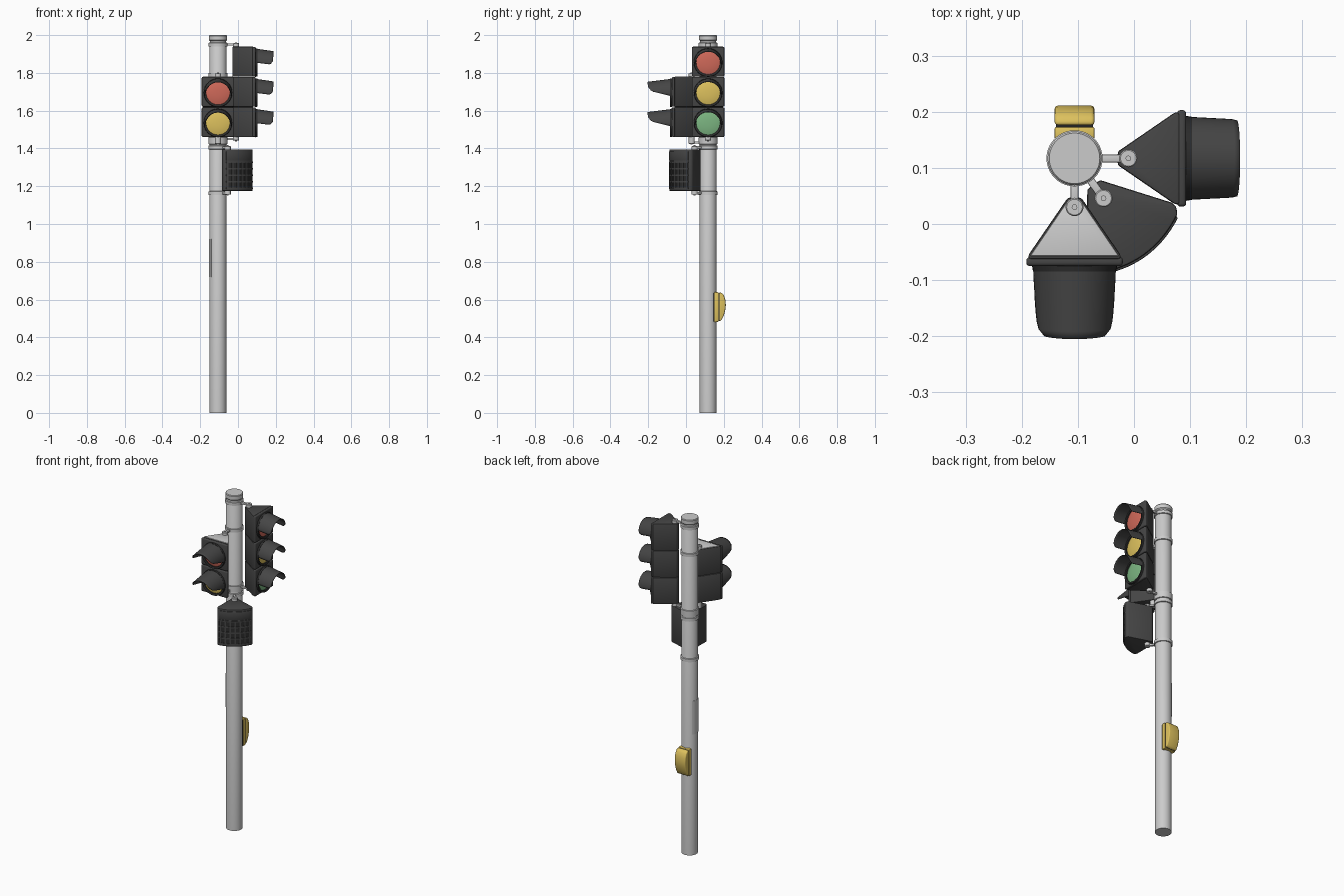
import bpy, bmesh, math
from mathutils import Matrix

if "Cube" in bpy.data.objects:
    bpy.data.objects.remove(bpy.data.objects["Cube"])

POLE = Matrix.Translation((-0.106, 0.117, 0))


def facing(deg):
    # frame on the pole axis whose +x points outwards at the given angle
    return POLE @ Matrix.Rotation(math.radians(deg), 4, 'Z')


def material(name, col):
    m = bpy.data.materials.new(name)
    m.diffuse_color = (*col, 1)
    m.use_nodes = True
    m.node_tree.nodes["Principled BSDF"].inputs["Base Color"].default_value = m.diffuse_color
    return m


DARK = material("dark_housing", (0.06, 0.06, 0.06))
BLACK = material("black_trim", (0.025, 0.025, 0.025))
YELLOW = material("yellow", (0.72, 0.53, 0.11))
RED = material("red_lens", (0.62, 0.14, 0.10))
GREEN = material("green_lens", (0.20, 0.46, 0.22))


def finish(name, bm, M, mat=None, angle=35):
    bmesh.ops.recalc_face_normals(bm, faces=bm.faces)
    me = bpy.data.meshes.new(name)
    bm.to_mesh(me)
    bm.free()
    ob = bpy.data.objects.new(name, me)
    bpy.context.collection.objects.link(ob)
    ob.matrix_world = M
    if mat:
        me.materials.append(mat)
    bpy.ops.object.select_all(action='DESELECT')
    ob.select_set(True)
    bpy.context.view_layer.objects.active = ob
    bpy.ops.object.shade_smooth_by_angle(angle=math.radians(angle))
    return ob


def prism(name, plan, z0, z1, M, mat=None, bevel=0.0, segs=2):
    bm = bmesh.new()
    lo = [bm.verts.new((x, y, z0)) for x, y in plan]
    hi = [bm.verts.new((x, y, z1)) for x, y in plan]
    bm.faces.new(lo)
    bm.faces.new(hi)
    n = len(plan)
    for i in range(n):
        j = (i + 1) % n
        bm.faces.new((lo[i], lo[j], hi[j], hi[i]))
    bmesh.ops.recalc_face_normals(bm, faces=bm.faces)
    if bevel:
        edges = [e for e in bm.edges if e.calc_face_angle(0) > 0.5]
        bmesh.ops.bevel(bm, geom=edges, offset=bevel, segments=segs, profile=0.5,
                        affect='EDGES', clamp_overlap=True)
    return finish(name, bm, M, mat)


def lathe(name, prof, M, mat=None, n=40):
    bm = bmesh.new()
    rings = [[bm.verts.new((r * math.cos(2 * math.pi * i / n), r * math.sin(2 * math.pi * i / n), z))
              for i in range(n)] for r, z in prof]
    for a, b in zip(rings, rings[1:]):
        for i in range(n):
            j = (i + 1) % n
            bm.faces.new((a[i], a[j], b[j], b[i]))
    bmesh.ops.remove_doubles(bm, verts=bm.verts, dist=1e-6)
    return finish(name, bm, M, mat)


def rect(x0, x1, w):
    return [(x0, -w), (x1, -w), (x1, w), (x0, w)]


def visor(name, M, length, zb0, zb1, r1):
    # hood: tapered, drooping half tube with a slanted lower edge
    bm = bmesh.new()
    nt, na, rows = 10, 24, []
    for k in range(nt + 1):
        t = k / nt
        r = 0.073 + (r1 - 0.073) * t
        zc = -0.010 * t
        zb = zb0 + (zb1 - zb0) * t + 0.018 * max(0, (t - 0.8) / 0.2) ** 2
        phi = math.acos(max(-1, min(1, (zb - zc) / r)))
        row = []
        for i in range(na + 1):
            s = 2 * i / na - 1
            bulge = 0.005 * (1 - s * s) * t
            row.append(bm.verts.new((length * t - 0.005 + bulge, r * math.sin(s * phi),
                                     zc + r * math.cos(s * phi))))
        rows.append(row)
    for a, b in zip(rows, rows[1:]):
        for i in range(na):
            bm.faces.new((a[i], a[i + 1], b[i + 1], b[i]))
    ob = finish(name, bm, M, DARK)
    sol = ob.modifiers.new("thickness", 'SOLIDIFY')
    sol.thickness = 0.003
    sol.offset = 0


def bracket(name, M, z, reach, end, ring_z=None):
    # clamp ring on the pole, arm and pivot; "end" is where the pivot meets the unit
    ring_z = z if ring_z is None else ring_z
    lathe(name + "_clamp", [(0.044, ring_z - 0.011), (0.050, ring_z - 0.009), (0.050, ring_z + 0.009),
                            (0.044, ring_z + 0.011)], POLE)
    prism(name + "_arm", rect(0.04, reach, 0.007), z - 0.006, z + 0.006, M, None, 0.002)
    at = M @ Matrix.Translation((reach, 0, 0))
    a, b = min(z - 0.008, end), max(z + 0.008, end)
    lathe(name + "_pivot", [(0, a), (0.014, a), (0.016, a + 0.002), (0.016, b - 0.002), (0.014, b), (0, b)], at, None, 24)
    lathe(name + "_bolt", [(0, a - 0.004), (0.005, a - 0.004), (0.005, b + 0.004), (0, b + 0.004)], at, None, 12)


def signal_head(name, deg, off, lenses, length, zb0, zb1, r1):
    M = facing(deg) @ Matrix.Translation((off, 0, 0))
    body = [(0.070, -0.012), (0.172, -0.082), (0.180, -0.082),
            (0.180, 0.082), (0.172, 0.082), (0.070, 0.012)]
    h = 0.160
    for i, mat in enumerate(lenses):
        z0 = 1.460 + h * i
        zc = z0 + h / 2 - 0.005
        tag = f"{name}_{i + 1}"
        prism(tag + "_housing", body, z0, z0 + h - 0.001, M, DARK, 0.004)
        prism(tag + "_door", rect(0.176, 0.192, 0.086), z0 + 0.001, z0 + h - 0.002, M, DARK, 0.006, 3)
        face = M @ Matrix.Translation((0.190, 0, zc)) @ Matrix.Rotation(math.pi / 2, 4, 'Y')
        lathe(tag + "_bezel", [(0.063, 0), (0.063, 0.010), (0.066, 0.012), (0.074, 0.012), (0.076, 0)], face, BLACK)
        lathe(tag + "_lens", [(0.064, 0.002), (0.050, 0.006), (0.030, 0.009), (0.012, 0.010), (0, 0.010)], face, mat)
        visor(tag + "_visor", M @ Matrix.Translation((0.192, 0, zc)), length, zb0, zb1, r1)
    return M


# pole with flared cap and curved access panel
lathe("pole", [(0, 0), (0.045, 0), (0.045, 1.955), (0.042, 1.960), (0.042, 1.968), (0.048, 1.974),
               (0.048, 1.996), (0.045, 2.0), (0, 2.0)], POLE, None, 48)
arc = [math.radians(a) for a in range(-40, 41, 8)]
prism("access_panel", [(0.0468 * math.cos(a), 0.0468 * math.sin(a)) for a in arc] +
      [(0.043 * math.cos(a), 0.043 * math.sin(a)) for a in reversed(arc)], 0.72, 0.92, facing(180))

# three-lamp head facing +x
M3 = signal_head("tall_signal", 0, 0.007, [GREEN, YELLOW, RED], 0.096, 0.0, -0.012, 0.068)
bracket("tall_top_bracket", facing(0), 1.950, 0.096, 1.935)
bracket("tall_bottom_bracket", facing(0), 1.450, 0.096, 1.465)

# two-lamp head facing -y with a grey lid
M2 = signal_head("short_signal", -90, 0.0, [YELLOW, RED], 0.130, -0.020, 0.012, 0.066)
prism("short_signal_lid", [(0.074, -0.011), (0.174, -0.079), (0.174, 0.079), (0.074, 0.011)],
      1.775, 1.782, M2, None, 0.002)
bracket("short_top_bracket", facing(-90), 1.790, 0.087, 1.778)
bracket("short_bottom_bracket", facing(-90), 1.432, 0.087, 1.465)

# diagonal sounder box with a bowed, grilled front
MB = facing(-54)


def bow(v, d=0.0):
    return (0.212 - 2.9 * v * v + d, v)


curve = [-0.09 + 0.18 * i / 14 for i in range(15)]
prism("sounder_box", [(0.058, 0.014), (0.058, -0.014), (0.166, -0.094), (0.176, -0.096)] +
      [bow(v) for v in curve] + [(0.176, 0.096), (0.166, 0.094)], 1.175, 1.395, MB, DARK, 0.004)
wide = [v * 0.96 for v in curve]
prism("sounder_band", [bow(v, 0.004) for v in wide] + [bow(v, -0.004) for v in reversed(wide)],
      1.335, 1.385, MB, DARK, 0.002)
for i in range(5):
    z = 1.186 + 0.034 * i
    prism(f"grille_bar_{i + 1}", [bow(v, 0.004) for v in wide] + [bow(v, -0.004) for v in reversed(wide)],
          z, z + 0.008, MB, DARK)
for i in range(7):
    v = -0.081 + 0.027 * i
    prism(f"grille_rib_{i + 1}", [bow(v - 0.004, 0.004), bow(v + 0.004, 0.004), bow(v + 0.004, -0.004),
                                  bow(v - 0.004, -0.004)], 1.186, 1.33, MB, DARK)
prism("grille_back", [bow(v, 0.0008) for v in wide] + [bow(v, -0.003) for v in reversed(wide)],
      1.188, 1.33, MB, BLACK)
bracket("sounder_top_bracket", MB, 1.405, 0.088, 1.390)
bracket("sounder_bottom_bracket", MB, 1.163, 0.088, 1.180)

# pedestrian push button unit on the +y side (side profile extruded sideways)
MY = facing(90) @ Matrix.Rotation(math.pi / 2, 4, 'X')
prism("button_backplate", [(0.026, 0.484), (0.036, 0.484), (0.036, 0.636), (0.026, 0.636)],
      -0.034, 0.034, MY, BLACK, 0.002)
prism("button_base", [(0.034, 0.480), (0.056, 0.483), (0.056, 0.638), (0.034, 0.640)],
      -0.0355, 0.0355, MY, YELLOW, 0.003)
prism("button_seam", [(0.054, 0.486), (0.062, 0.488), (0.062, 0.634), (0.054, 0.635)],
      -0.033, 0.033, MY, BLACK)
prism("button_cover", [(0.059, 0.484), (0.070, 0.489), (0.083, 0.515), (0.091, 0.545), (0.094, 0.570),
                       (0.091, 0.600), (0.083, 0.624), (0.073, 0.635), (0.059, 0.638)],
      -0.0355, 0.0355, MY, YELLOW, 0.008, 3)
